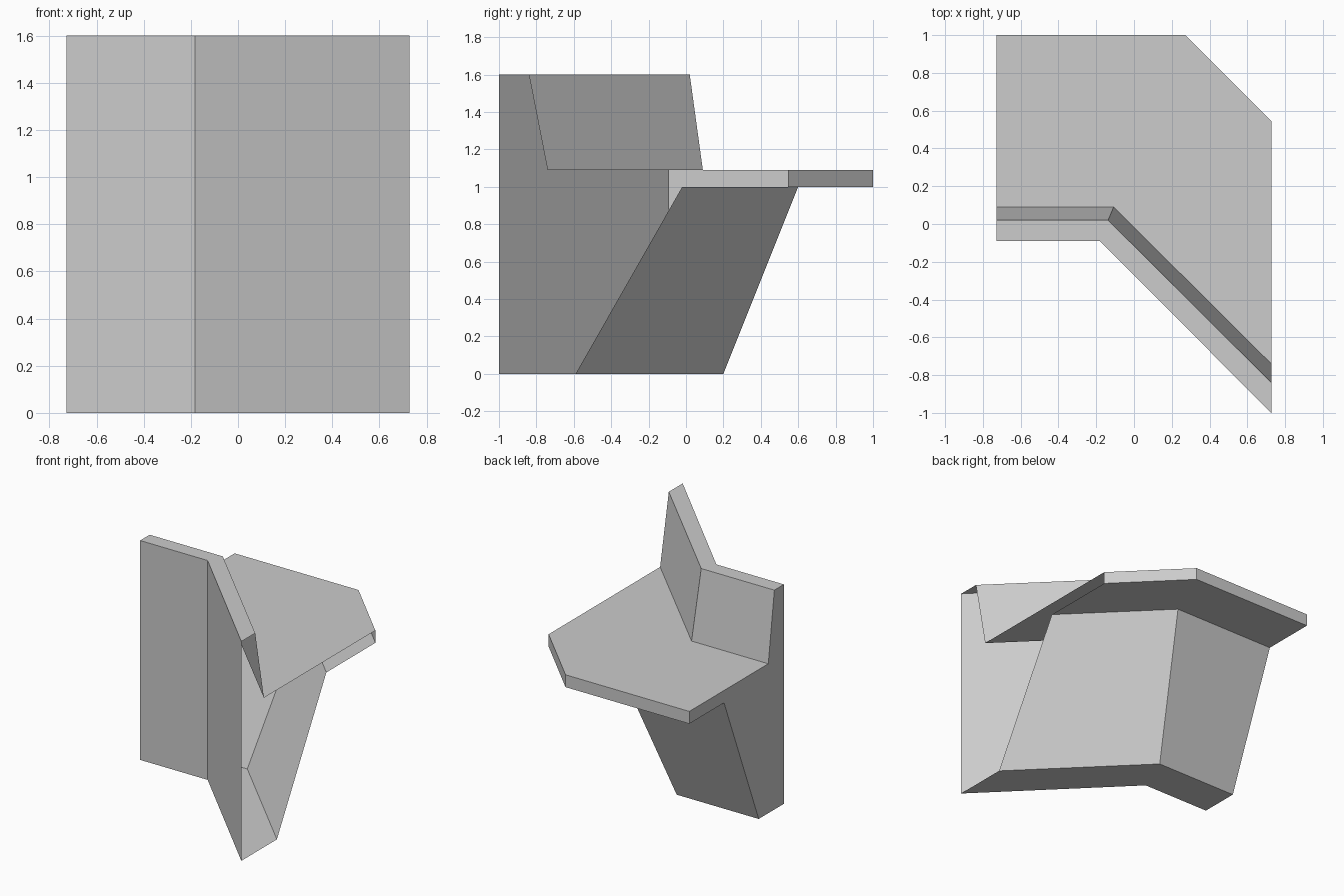
import bpy

if "Cube" in bpy.data.objects:
    bpy.data.objects.remove(bpy.data.objects["Cube"])

HALF = 0.727  # half the counter width

grey = bpy.data.materials.new("plain grey")
grey.diffuse_color = (0.604, 0.604, 0.604, 1)
grey.use_nodes = True
grey.node_tree.nodes["Principled BSDF"].inputs["Base Color"].default_value = grey.diffuse_color


def panel(name, verts, faces):
    mesh = bpy.data.meshes.new(name)
    mesh.from_pydata(verts, [], faces)
    mesh.materials.append(grey)
    obj = bpy.data.objects.new(name, mesh)
    bpy.context.collection.objects.link(obj)
    return obj


def rail(corner_x, corner_y, right_y, z):
    """Bent line: straight on the left, then diagonal to the right end."""
    return [(-HALF, corner_y, z), (corner_x, corner_y, z), (HALF, right_y, z)]


def strip(name, a, b):
    """Flat quads between two lines that run left to right."""
    n = len(a)
    return panel(name, a + b, [(i, i + 1, n + i + 1, n + i) for i in range(n - 1)])


def slab(name, a, b):
    """One flat polygon between two lines that run left to right."""
    verts = a + b[::-1]
    return panel(name, verts, [tuple(range(len(verts)))])


# Bent lines around the cross-section
front_low = rail(-0.182, -0.09, -1.0, 0)
front_high = rail(-0.182, -0.09, -1.0, 1.6)
ledge_back = rail(-0.137, 0.02, -0.84, 1.6)
top_inner = rail(-0.108, 0.09, -0.74, 1.09)
under_inner = rail(0.105, 0.6, -0.02, 1.0)
floor_back = rail(-0.065, 0.2, -0.59, 0)

# Rear outline of the worktop with its cut corner
outline = [(-HALF, 1.0), (0.272, 1.0), (HALF, 0.545)]
top_outer = [(x, y, 1.09) for x, y in outline]
under_outer = [(x, y, 1.0) for x, y in outline]

# Screen and its narrow ledge
strip("front_panel", front_low, front_high)
strip("top_ledge", front_high, ledge_back)
strip("screen_back", ledge_back, top_inner)

# Worktop
slab("worktop", top_inner, top_outer)
strip("worktop_edge", top_outer, under_outer)
slab("worktop_underside", under_outer, under_inner)

# Sloping base
strip("base_back", under_inner, floor_back)
strip("base_floor", floor_back, front_low)

# Closed left end; the right end stays open
ends = [line[0] for line in (front_low, front_high, ledge_back, top_inner,
                             top_outer, under_outer, under_inner, floor_back)]
panel("left_end", ends, [tuple(range(len(ends)))])
